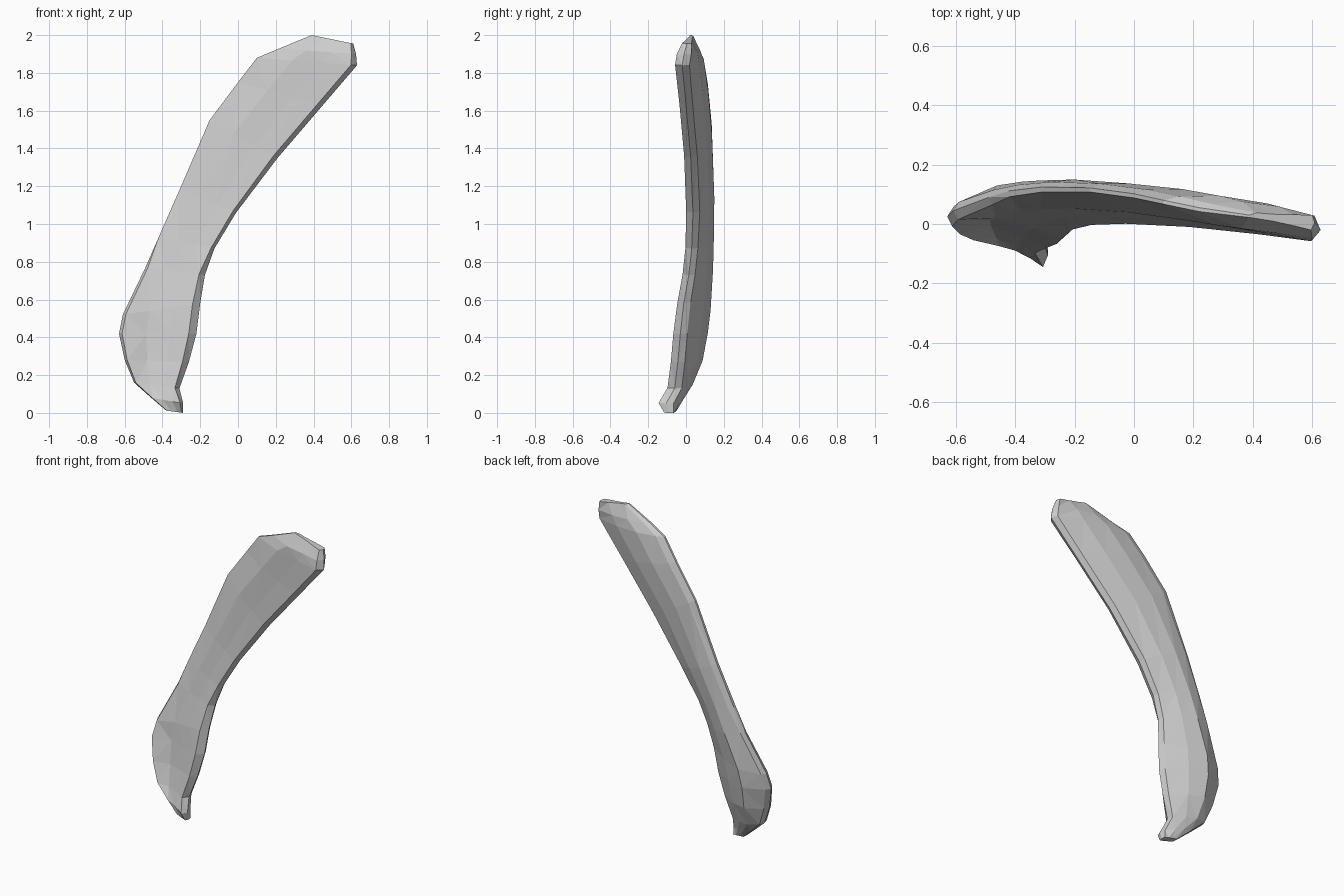
import bpy, bmesh

# Cross sections from the hooked tip to the top:
# left edge (x, y, z), right edge (x, y, z), front face y, back face y,
# half width of left edge, half width of right edge
SECTIONS = [
    ((-0.38, -0.07, 0.012), (-0.29, -0.09, 0.0), -0.10, -0.055, 0.02, 0.025),
    ((-0.46, -0.045, 0.08), (-0.29, -0.105, 0.05), -0.09, -0.015, 0.03, 0.04),
    ((-0.55, -0.02, 0.16), (-0.31, -0.06, 0.13), -0.045, 0.035, 0.035, 0.038),
    ((-0.60, 0.00, 0.28), (-0.26, -0.043, 0.27), -0.01, 0.088, 0.035, 0.037),
    ((-0.63, 0.025, 0.42), (-0.22, -0.03, 0.42), 0.012, 0.115, 0.033, 0.037),
    ((-0.61, 0.045, 0.52), (-0.20, -0.012, 0.58), 0.02, 0.13, 0.03, 0.035),
    ((-0.49, 0.09, 0.77), (-0.175, 0.015, 0.73), 0.042, 0.143, 0.025, 0.033),
    ((-0.42, 0.112, 0.93), (-0.125, 0.03, 0.87), 0.05, 0.147, 0.02, 0.033),
    ((-0.31, 0.125, 1.18), (-0.01, 0.037, 1.06), 0.052, 0.15, 0.017, 0.036),
    ((-0.15, 0.122, 1.55), (0.21, 0.025, 1.35), 0.04, 0.137, 0.014, 0.035),
    ((0.00, 0.102, 1.75), (0.45, 0.00, 1.63), 0.015, 0.118, 0.014, 0.035),
    ((0.10, 0.08, 1.88), (0.63, -0.02, 1.84), -0.005, 0.095, 0.013, 0.038),
    ((0.22, 0.055, 1.93), (0.625, -0.01, 1.90), -0.015, 0.075, 0.013, 0.038),
    ((0.39, 0.03, 2.00), (0.61, 0.005, 1.955), 0.01, 0.033, 0.008, 0.025),
]


def ring(bm, left, right, front, back, el, er, upper):
    """One ten-sided section; the upper blade is bevelled only towards the back."""
    ly, ry = left[1], right[1]
    profile = [(0.0, ly), (0.0 if upper else 0.04, ly - el), (0.35, front),
               (0.66, (front + ry - er) / 2), (0.94 if upper else 0.90, ry - er),
               (1, ry), (0.96, ry + er), (0.66, (back * 2 + ry + er) / 3),
               (0.36, back), (0.10 if upper else 0.05, ly + el)]
    return [bm.verts.new((left[0] + (right[0] - left[0]) * u, y,
                          left[2] + (right[2] - left[2]) * u)) for u, y in profile]


bone = bpy.data.materials.new("pale grey")
bone.diffuse_color = (0.6, 0.6, 0.6, 1)

# Loft the blade through the sections and close both ends
bm = bmesh.new()
rings = [ring(bm, *s, upper=s[0][2] > 0.8) for s in SECTIONS]
for a, b in zip(rings, rings[1:]):
    for i in range(10):
        j = (i + 1) % 10
        bm.faces.new((a[i], a[j], b[j], b[i]))
bm.faces.new(rings[0])
bm.faces.new(rings[-1])
bmesh.ops.triangulate(bm, faces=bm.faces[:])
bmesh.ops.recalc_face_normals(bm, faces=bm.faces[:])

mesh = bpy.data.meshes.new("curved_blade")
bm.to_mesh(mesh)
bm.free()
mesh.materials.append(bone)
blade = bpy.data.objects.new("curved_blade", mesh)
bpy.context.collection.objects.link(blade)
